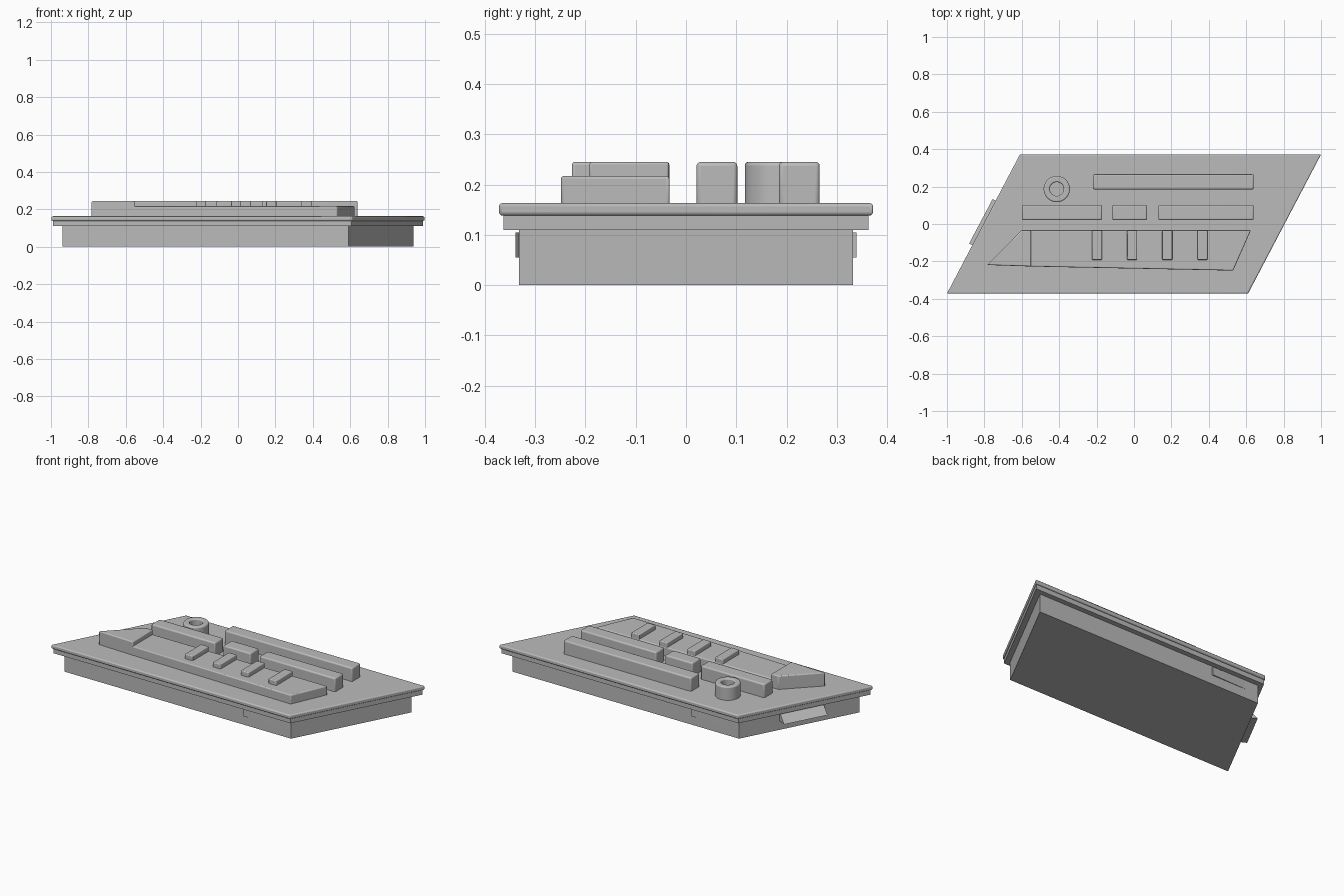
import bpy
import bmesh
from math import radians
from mathutils import Vector

cube = bpy.data.objects.get("Cube")
if cube:
    bpy.data.objects.remove(cube, do_unlink=True)

grey = bpy.data.materials.new("plain grey")
grey.use_nodes = True
colour = (0.5, 0.5, 0.5, 1)
grey.diffuse_color = colour
grey.node_tree.nodes["Principled BSDF"].inputs["Base Color"].default_value = colour


def finish(name, bm, bevel=0.0):
    """Turn a bmesh into an object with soft edges."""
    bmesh.ops.recalc_face_normals(bm, faces=bm.faces)
    mesh = bpy.data.meshes.new(name)
    bm.to_mesh(mesh)
    bm.free()
    mesh.materials.append(grey)
    ob = bpy.data.objects.new(name, mesh)
    bpy.context.collection.objects.link(ob)
    if bevel:
        mod = ob.modifiers.new("rounded edges", "BEVEL")
        mod.width = bevel
        mod.segments = 3
        mod.limit_method = "ANGLE"
    bpy.ops.object.select_all(action="DESELECT")
    ob.select_set(True)
    bpy.context.view_layer.objects.active = ob
    bpy.ops.object.shade_smooth_by_angle(angle=radians(35))
    return ob


def prism(name, outline, z0, z1, bevel=0.0):
    bm = bmesh.new()
    face = bm.faces.new([bm.verts.new((x, y, z0)) for x, y in outline])
    out = bmesh.ops.extrude_face_region(bm, geom=[face])
    verts = [v for v in out["geom"] if isinstance(v, bmesh.types.BMVert)]
    bmesh.ops.translate(bm, vec=(0, 0, z1 - z0), verts=verts)
    return finish(name, bm, bevel)


def bar(name, x0, x1, y0, y1, z0, z1, bevel=0.008):
    return prism(name, [(x0, y0), (x1, y0), (x1, y1), (x0, y1)], z0, z1, bevel)


def slanted(left, right, depth):
    """Parallelogram, point-symmetric about the centre."""
    return [(-left, -depth), (right, -depth), (left, depth), (-right, depth)]


def wedge(name, start, end, outward, grow_start, grow_end, z0, z1, ramp_up):
    """Clip on a wall: grows along its length, or slopes outward going down."""
    bm = bmesh.new()
    out = Vector(outward).normalized()
    rings = []
    for point, grow in ((start, grow_start), (end, grow_end)):
        p = Vector(point)
        low = p + out * grow
        high = p + out * (0.001 if ramp_up else grow)
        inner = p - out * 0.01
        rings.append([bm.verts.new((q.x, q.y, z)) for q, z in
                      ((inner, z0), (low, z0), (high, z1), (inner, z1))])
    a, b = rings
    bm.faces.new(a)
    bm.faces.new(b)
    for i in range(4):
        j = (i + 1) % 4
        bm.faces.new((a[i], a[j], b[j], b[i]))
    return finish(name, bm)


# Stepped body
TOP = 0.163
prism("base", slanted(0.938, 0.59, 0.332), 0, 0.112)
prism("rim", slanted(0.99, 0.607, 0.363), 0.11, 0.14)
prism("top_plate", slanted(1.0, 0.61, 0.372), 0.138, TOP, 0.007)

# Snap clips on the walls
wedge("side_clip", (-0.707, 0.108), (-0.833, -0.13), (-0.88, 0.47),
      0.055, 0.055, 0.055, 0.105, True)
for name, s in (("back_clip", 1), ("front_clip", -1)):
    wedge(name, (-0.27 * s, 0.332 * s), (-0.5 * s, 0.332 * s), (0, s),
          0.007, 0.001, 0.055, 0.105, False)

# Raised bars
HIGH, LOW, SUNK = 0.245, 0.217, 0.155
bar("long_bar", -0.22, 0.64, 0.185, 0.266, SUNK, HIGH)
for i, (x0, x1) in enumerate([(-0.6, -0.17), (-0.115, 0.07), (0.13, 0.64)]):
    bar(f"middle_bar_{i + 1}", x0, x1, 0.021, 0.102, SUNK, HIGH)

# Tapered panel with a higher end block and four ribs
prism("tapered_panel", [(-0.56, -0.227), (0.53, -0.249), (0.625, -0.033),
                        (-0.56, -0.033)], SUNK, LOW, 0.006)
prism("panel_end_block", [(-0.785, -0.219), (-0.55, -0.227), (-0.55, -0.033),
                          (-0.6, -0.033)], SUNK, HIGH, 0.006)
for i in range(4):
    x = -0.198 + i * 0.188
    bar(f"panel_rib_{i + 1}", x - 0.027, x + 0.027, -0.192, -0.034, LOW - 0.01, HIGH, 0.005)

# Hollow round post
bm = bmesh.new()
profile = [(0.037, SUNK), (0.07, SUNK), (0.07, HIGH), (0.037, HIGH)]
verts = [bm.verts.new((r, 0, z)) for r, z in profile]
edges = [bm.edges.new((verts[i], verts[(i + 1) % 4])) for i in range(4)]
bmesh.ops.spin(bm, geom=verts + edges, cent=(0, 0, 0), axis=(0, 0, 1),
               angle=radians(360), steps=48)
bmesh.ops.remove_doubles(bm, verts=bm.verts, dist=0.0005)
ring = finish("round_post", bm, 0.007)
ring.location = (-0.413, 0.187, 0)
